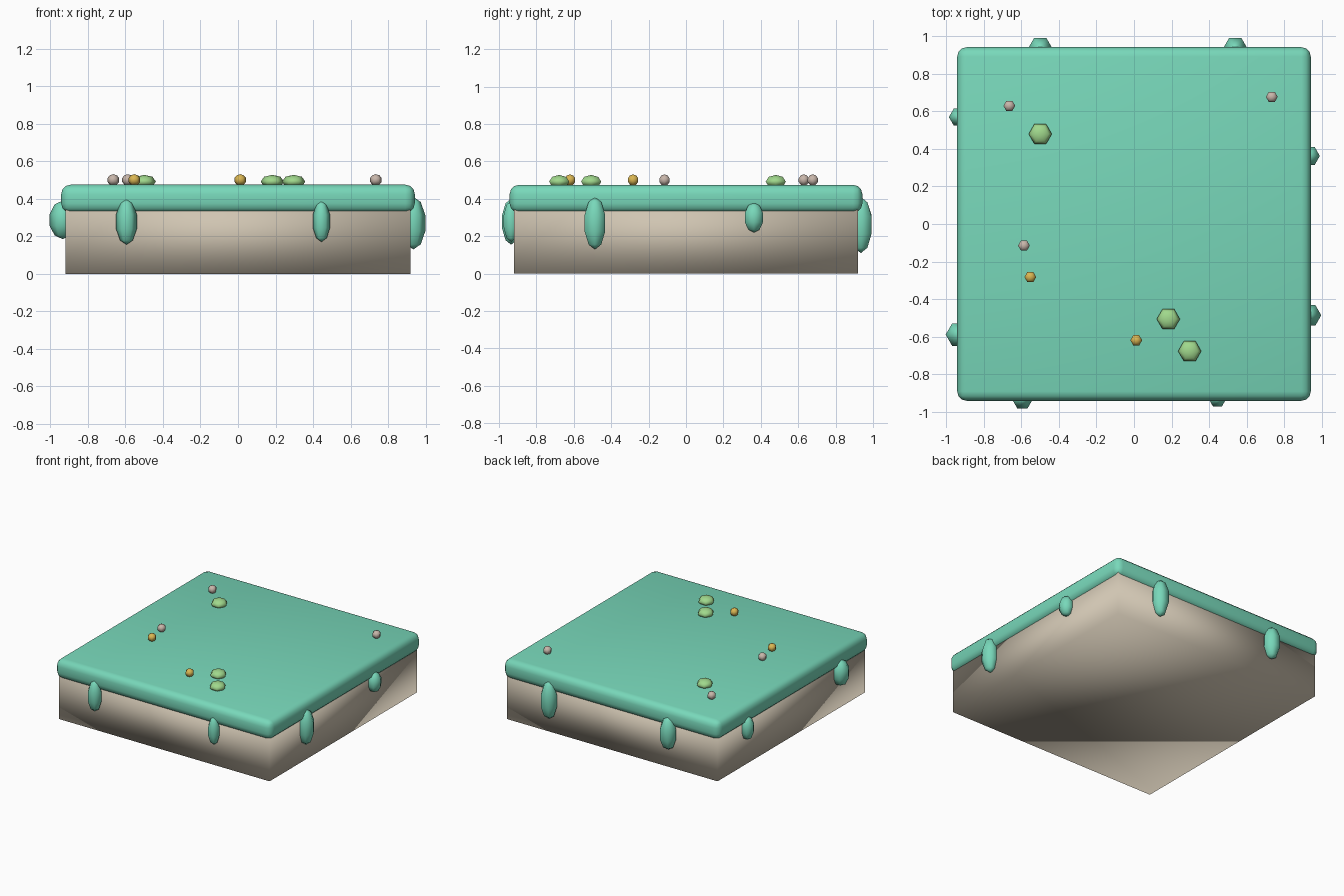
import bpy
from math import radians

cube = bpy.data.objects.get("Cube")
if cube:
    bpy.data.objects.remove(cube, do_unlink=True)


def material(name, r, g, b):
    # sRGB 0-255 to linear
    def linear(v):
        v /= 255
        return v / 12.92 if v <= 0.04045 else ((v + 0.055) / 1.055) ** 2.4
    colour = (linear(r), linear(g), linear(b), 1)
    m = bpy.data.materials.new(name)
    m.diffuse_color = colour
    m.use_nodes = True
    m.node_tree.nodes["Principled BSDF"].inputs["Base Color"].default_value = colour
    return m


teal = material("teal moss", 120, 216, 186)
stone = material("pale stone", 208, 197, 178)
green = material("leaf green", 160, 216, 140)
pink = material("pinkish grey", 200, 182, 170)
gold = material("gold", 218, 182, 82)


def finish(name, mat):
    ob = bpy.context.object
    ob.name = name
    ob.data.materials.append(mat)
    bpy.ops.object.shade_smooth()
    return ob


def block(name, half, bottom, top, mat):
    bpy.ops.mesh.primitive_cube_add(size=1, location=(0, 0, (bottom + top) / 2))
    bpy.context.object.scale = (half * 2, half * 2, top - bottom)
    bpy.ops.object.transform_apply(location=False, rotation=False, scale=True)
    return finish(name, mat)


def blob(name, x, y, bottom, top, radius, rings, mat):
    # Six-sided ellipsoid with a corner pointing along y
    bpy.ops.mesh.primitive_uv_sphere_add(
        segments=6, ring_count=rings, radius=1,
        location=(x, y, (bottom + top) / 2), rotation=(0, 0, radians(90)))
    bpy.context.object.scale = (radius, radius, (top - bottom) / 2)
    return finish(name, mat)


# Stone body and rounded moss cap
block("stone_base", 0.92, 0, 0.4, stone)
cap = block("moss_cap", 0.943, 0.325, 0.475, teal)
bevel = cap.modifiers.new("rounded edges", "BEVEL")
bevel.width = 0.05
bevel.segments = 3

# Drips along the four sides: x, y, bottom, top, radius
EDGE = 0.935
drips = {
    "front_drip": [(-0.595, -EDGE, 0.155, 0.4, 0.058), (0.445, -EDGE, 0.17, 0.39, 0.048)],
    "back_drip": [(0.54, EDGE, 0.11, 0.41, 0.069), (-0.5, EDGE, 0.145, 0.405, 0.069)],
    "left_drip": [(EDGE, -0.487, 0.13, 0.41, 0.067), (EDGE, 0.363, 0.22, 0.38, 0.059)],
    "right_drip": [(-EDGE, -0.59, 0.185, 0.39, 0.073), (-EDGE, 0.57, 0.2, 0.385, 0.055)],
}
for name, spots in drips.items():
    for x, y, bottom, top, radius in spots:
        blob(name, x, y, bottom, top, radius, 5, teal)

# Leafy tufts lying on the cap
for x, y in [(-0.5, 0.48), (0.183, -0.507), (0.297, -0.678)]:
    blob("tuft", x, y, 0.455, 0.528, 0.062, 4, green)

# Small beads on the cap
for name, mat, spots in [
    ("pink_bead", pink, [(-0.665, 0.63), (0.735, 0.678), (-0.587, -0.115)]),
    ("gold_bead", gold, [(-0.553, -0.283), (0.012, -0.62)]),
]:
    for x, y in spots:
        blob(name, x, y, 0.47, 0.531, 0.033, 5, mat)
